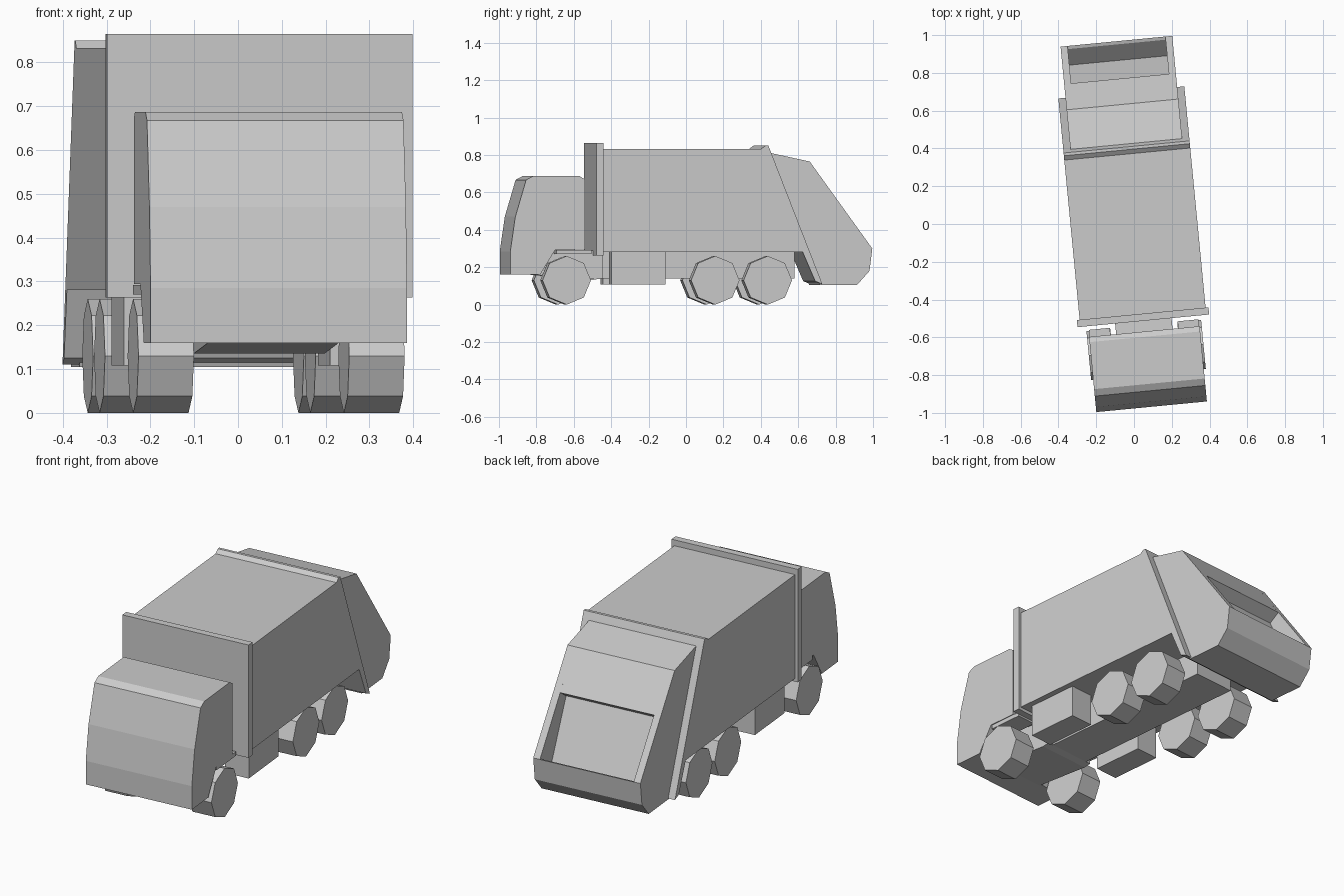
import bpy
import bmesh
import math
from mathutils import Matrix

cube = bpy.data.objects.get("Cube")
if cube:
    bpy.data.objects.remove(cube, do_unlink=True)

# The whole truck stands slightly turned on the ground
TURN = Matrix.Rotation(math.radians(5.5), 4, 'Z')

grey = bpy.data.materials.new("plain_grey")
grey.use_nodes = True
COLOUR = (0.6, 0.6, 0.6, 1)
grey.diffuse_color = COLOUR
grey.node_tree.nodes["Principled BSDF"].inputs["Base Color"].default_value = COLOUR


def finish(name, bm):
    bmesh.ops.recalc_face_normals(bm, faces=bm.faces)
    mesh = bpy.data.meshes.new(name)
    bm.to_mesh(mesh)
    bm.free()
    mesh.materials.append(grey)
    obj = bpy.data.objects.new(name, mesh)
    obj.matrix_world = TURN
    bpy.context.collection.objects.link(obj)
    return obj


def prism(name, profile, x0, x1):
    """Side profile of (y, z) points extruded from x0 to x1."""
    bm = bmesh.new()
    face = bm.faces.new([bm.verts.new((x0, y, z)) for y, z in profile])
    out = bmesh.ops.extrude_face_region(bm, geom=[face])
    verts = [v for v in out["geom"] if isinstance(v, bmesh.types.BMVert)]
    bmesh.ops.translate(bm, vec=(x1 - x0, 0, 0), verts=verts)
    return finish(name, bm)


def box(name, x0, x1, y0, y1, z0, z1):
    return prism(name, [(y0, z0), (y1, z0), (y1, z1), (y0, z1)], x0, x1)


def wheel(name, x0, x1, y, r=0.13):
    ring = [(y + r * math.sin(i * math.pi / 4), r + r * math.cos(i * math.pi / 4))
            for i in range(8)]
    return prism(name, ring, x0, x1)


# Cab with rounded windscreen and wheel arch
prism("cab", [(-0.972, 0.16), (-0.972, 0.285), (-0.945, 0.47), (-0.887, 0.667),
              (-0.85, 0.687), (-0.60, 0.687), (-0.572, 0.67), (-0.572, 0.294),
              (-0.73, 0.294), (-0.80, 0.18), (-0.81, 0.16)], -0.294, 0.294)

# Floor between the front wheels and the long chassis behind it
prism("cab_floor", [(-0.82, 0.158), (-0.50, 0.135), (-0.46, 0.14),
                    (-0.46, 0.285), (-0.73, 0.30), (-0.82, 0.20)], -0.15, 0.15)
box("chassis", -0.12, 0.12, -0.47, 0.57, 0.14, 0.285)

# Collar at the front of the refuse body
box("body_collar", -0.35, 0.35, -0.515, -0.477, 0.263, 0.864)

# Refuse body with slanted rear frame and top ridge
prism("refuse_body", [(-0.478, 0.28), (0.595, 0.28), (0.662, 0.125), (0.70, 0.11),
                      (0.422, 0.82), (0.41, 0.85), (0.395, 0.85), (0.372, 0.833),
                      (-0.478, 0.833)], -0.335, 0.335)

# Loading hopper: two cheeks around a recessed middle
top = [(0.42, 0.812), (0.636, 0.765)]
bottom = [(0.972, 0.30), (0.957, 0.18), (0.89, 0.105), (0.69, 0.105)]
recess = [(0.773, 0.575), (0.715, 0.535), (0.87, 0.21), (0.955, 0.295)]
prism("hopper_middle", top + recess + bottom, -0.26, 0.26)

# Paired parts on both sides
for side, s in (("left", 1), ("right", -1)):
    prism(side + "_hopper_cheek", top + bottom, s * 0.26, s * 0.297)
    box(side + "_side_tank", s * 0.17, s * 0.303, -0.43, -0.14, 0.108, 0.282)
    box(side + "_fender", s * 0.18, s * 0.292, -0.725, -0.535, 0.27, 0.292)
    for label, y in (("front", -0.67), ("middle", 0.128), ("rear", 0.41)):
        wheel(f"{side}_{label}_wheel", s * 0.178, s * 0.305, y)
